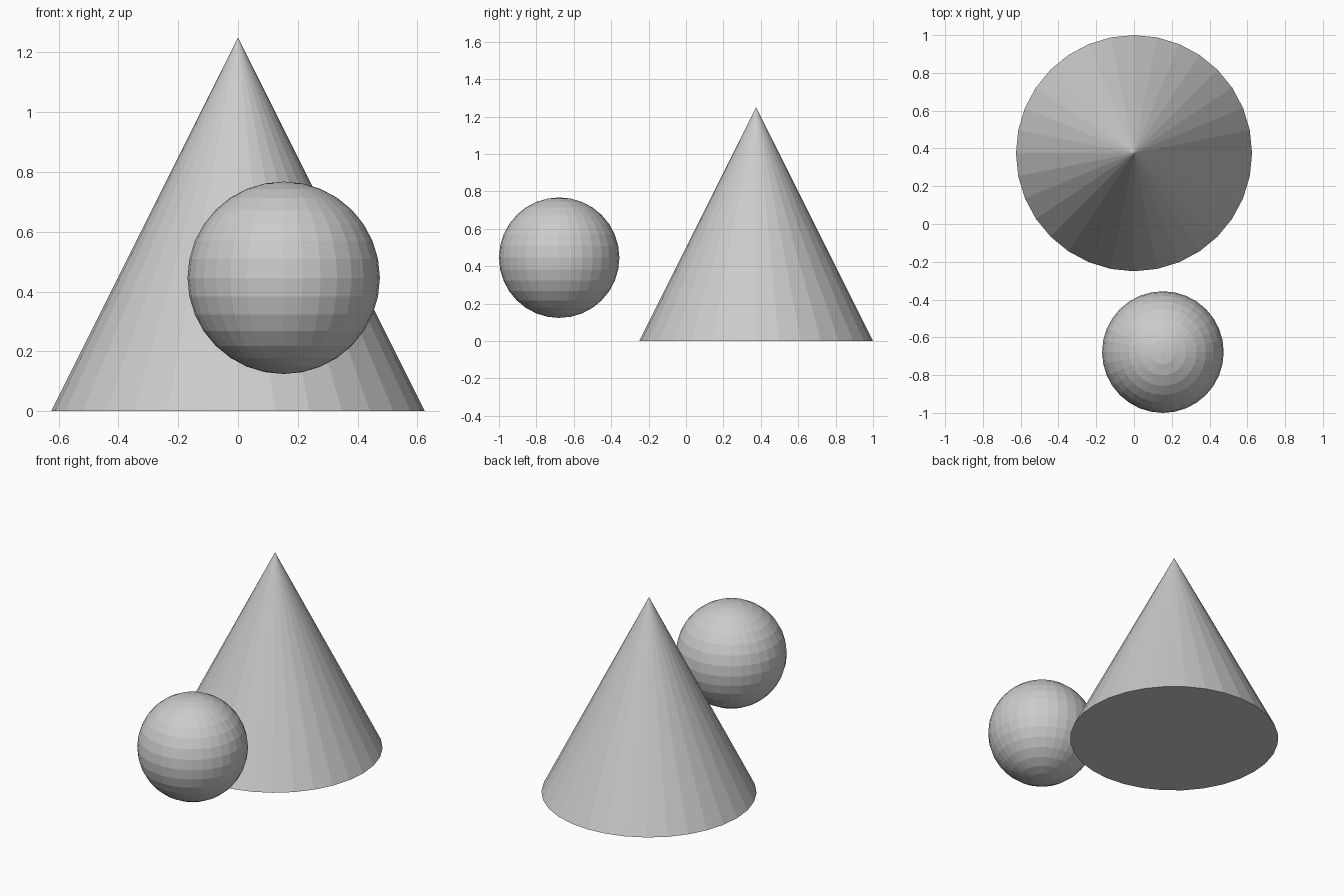
import bpy

if "Cube" in bpy.data.objects:
    bpy.data.objects.remove(bpy.data.objects["Cube"])

# Cone standing on the ground, flat-faced with 32 sides
bpy.ops.mesh.primitive_cone_add(vertices=32, radius1=0.625, radius2=0, depth=1.25,
                                location=(0, 0.375, 0.625))
bpy.context.object.name = "cone"

# Faceted ball floating in front of the cone
bpy.ops.mesh.primitive_uv_sphere_add(segments=32, ring_count=16, radius=0.322,
                                     location=(0.153, -0.678, 0.446))
bpy.context.object.name = "ball"
